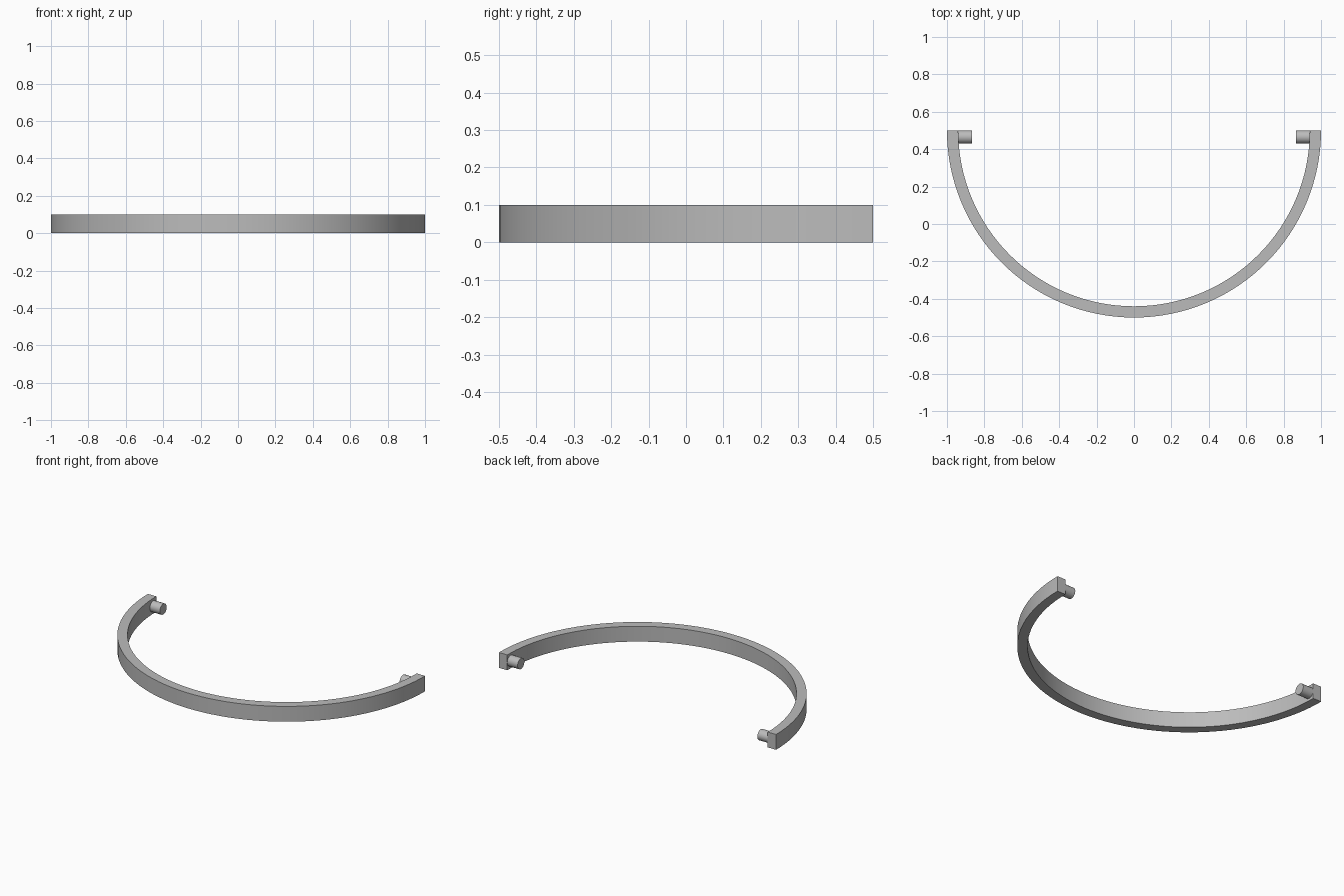
import bpy, bmesh, math
from mathutils import Matrix, Vector

cube = bpy.data.objects.get("Cube")
if cube:
    bpy.data.objects.remove(cube, do_unlink=True)

OUTER, INNER, HEIGHT = 1.0, 0.94, 0.1
CENTRE_Y = 0.5
SEGMENTS = 64
PIN_RADIUS, PIN_TIP = 0.035, 0.865

# Plain grey metal
grey = bpy.data.materials.new("grey metal")
grey.use_nodes = True
colour = (0.5, 0.5, 0.5, 1)
grey.diffuse_color = colour
grey.node_tree.nodes["Principled BSDF"].inputs["Base Color"].default_value = colour


def finish(name, bm):
    bmesh.ops.recalc_face_normals(bm, faces=bm.faces)
    mesh = bpy.data.meshes.new(name)
    bm.to_mesh(mesh)
    bm.free()
    mesh.materials.append(grey)
    obj = bpy.data.objects.new(name, mesh)
    bpy.context.collection.objects.link(obj)
    bpy.ops.object.select_all(action='DESELECT')
    obj.select_set(True)
    bpy.context.view_layer.objects.active = obj
    bpy.ops.object.shade_smooth_by_angle(angle=math.radians(30))
    return obj


# Half-ring band: rectangular section spun around the handle centre
bm = bmesh.new()
section = [bm.verts.new((x, CENTRE_Y, z)) for x, z in
           ((-OUTER, 0), (-INNER, 0), (-INNER, HEIGHT), (-OUTER, HEIGHT))]
start_cap = bm.faces.new(section)
edges = list(start_cap.edges)
spun = bmesh.ops.spin(bm, geom=edges, cent=(0, CENTRE_Y, 0), axis=(0, 0, 1),
                      angle=math.pi, steps=SEGMENTS)
end_verts = [g for g in spun["geom_last"] if isinstance(g, bmesh.types.BMVert)]
end_edges = [g for g in spun["geom_last"] if isinstance(g, bmesh.types.BMEdge)]
if not end_verts:
    end_verts = list({v for e in end_edges for v in e.verts})
bmesh.ops.contextual_create(bm, geom=end_verts + end_edges)
finish("handle_band", bm)

# Pivot pins pointing inward from both ends
root = INNER + 0.02
for side, name in ((1, "left_pivot_pin"), (-1, "right_pivot_pin")):
    bm = bmesh.new()
    place = (Matrix.Translation(Vector((side * (root + PIN_TIP) / 2,
                                        CENTRE_Y - PIN_RADIUS, HEIGHT / 2)))
             @ Matrix.Rotation(math.pi / 2, 4, 'Y'))
    bmesh.ops.create_cone(bm, cap_ends=True, segments=32, radius1=PIN_RADIUS,
                          radius2=PIN_RADIUS, depth=root - PIN_TIP, matrix=place)
    finish(name, bm)
